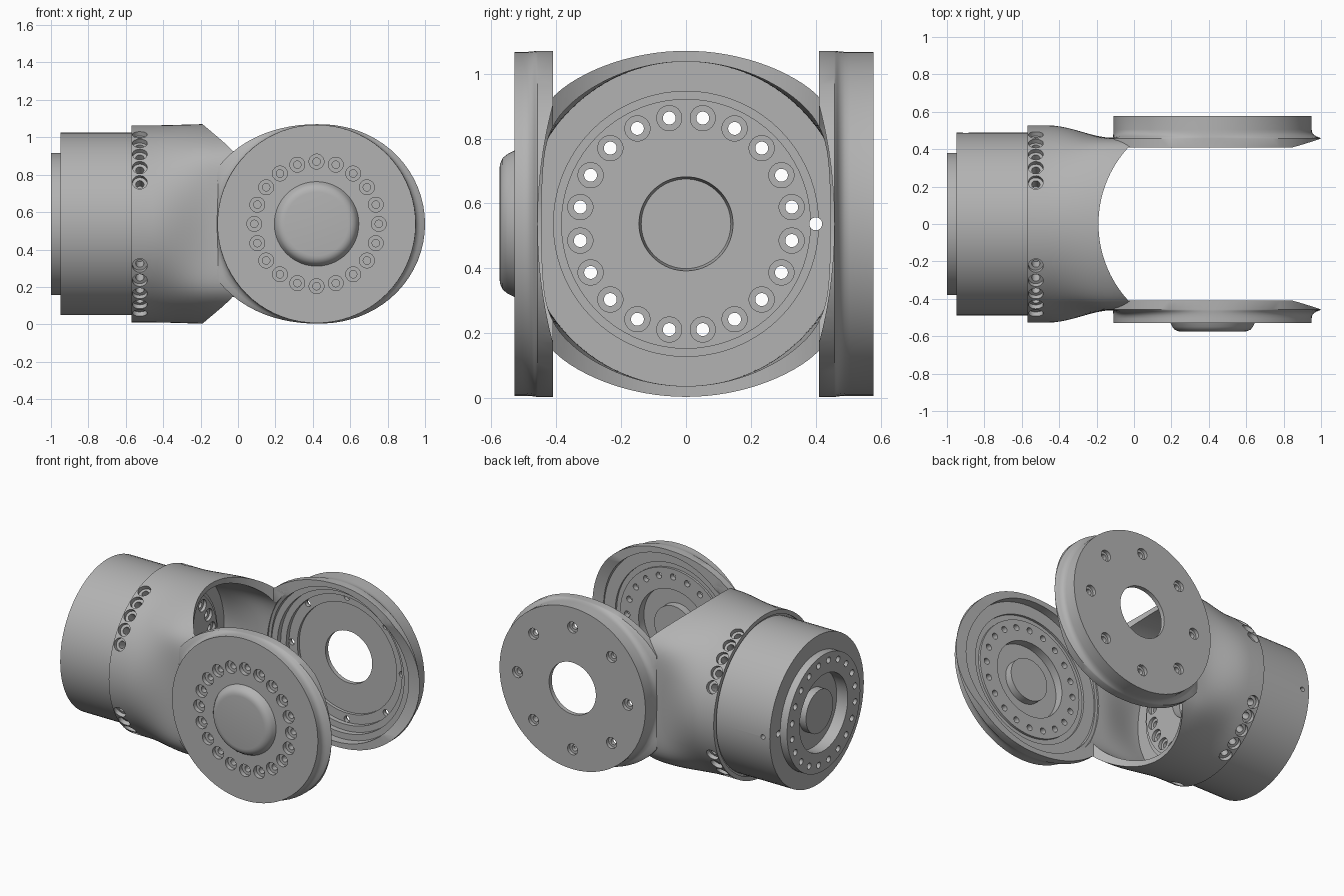
import bpy, bmesh, math
from math import sin, cos, pi, radians
from mathutils import Vector

if "Cube" in bpy.data.objects:
    bpy.data.objects.remove(bpy.data.objects["Cube"])

SEG = 72
CZ = 0.537     # height of both axes
CX = 0.42      # x of the fork axis

grey = bpy.data.materials.new("machined grey")
grey.use_nodes = True
grey.diffuse_color = (0.45, 0.45, 0.45, 1)
grey.node_tree.nodes["Principled BSDF"].inputs["Base Color"].default_value = (0.45, 0.45, 0.45, 1)


def make(name, bm):
    bmesh.ops.recalc_face_normals(bm, faces=bm.faces[:])
    me = bpy.data.meshes.new(name)
    bm.to_mesh(me)
    bm.free()
    me.materials.append(grey)
    ob = bpy.data.objects.new(name, me)
    bpy.context.collection.objects.link(ob)
    return ob


def bridge(bm, rows, closed):
    """Skin rings of vertices; a one-vertex ring becomes a fan."""
    pairs = list(zip(rows, rows[1:])) + ([(rows[-1], rows[0])] if closed else [])
    for a, b in pairs:
        n = max(len(a), len(b))
        for i in range(n):
            j = (i + 1) % n
            if len(a) == 1:
                bm.faces.new((a[0], b[i], b[j]))
            elif len(b) == 1:
                bm.faces.new((a[i], a[j], b[0]))
            else:
                bm.faces.new((a[i], a[j], b[j], b[i]))


def lathe(bm, profile, place, seg=SEG, closed=False):
    """Spin (radius, offset[, flare]) points; place maps them into space."""
    rows = []
    for r, t, *flare in profile:
        ring = []
        for k in range(1 if r == 0 else seg):
            th = 2 * pi * k / seg
            rr = r + (flare[0] * lip(th) if flare else 0)
            ring.append(bm.verts.new(place(rr, th, t)))
        rows.append(ring)
    bridge(bm, rows, closed)


def lip(th):
    """Extra rim radius toward the free end and toward the neck."""
    c = cos(th)
    if c > 0:
        return 0.047 * c ** 1.5
    return min(0.1 * c * c, max(0, 0.53 / max(-c, 0.01) - 0.533))


def along_x(r, th, t):
    return Vector((t, r * cos(th), CZ + r * sin(th)))


def along_y(side):
    return lambda r, th, t: Vector((CX + r * cos(th), side * t, CZ + r * sin(th)))


def drill(bm, start, direction, steps):
    """Stepped hole cutter; steps are (radius, depth) pairs."""
    d = Vector(direction).normalized()
    u = d.orthogonal().normalized()
    v = d.cross(u)
    s = Vector(start)
    prof = [(0, steps[0][1])] + steps + [(0, steps[-1][1])]
    lathe(bm, prof, lambda r, th, t: s + d * t + (u * cos(th) + v * sin(th)) * r, 20)


def cut(ob, bm):
    cutter = make("cutter", bm)
    cutter.hide_render = True
    mod = ob.modifiers.new("cut", 'BOOLEAN')
    mod.operation, mod.solver, mod.object = 'DIFFERENCE', 'EXACT', cutter
    dg = bpy.context.evaluated_depsgraph_get()
    me = bpy.data.meshes.new_from_object(ob.evaluated_get(dg))
    ob.modifiers.clear()
    ob.data = me
    bpy.data.objects.remove(cutter)


def radial_holes():
    """Four groups of five counterbored screws around the sleeve."""
    bm = bmesh.new()
    for q in range(4):
        for a in range(25, 66, 10):
            th = radians(a + 90 * q)
            d = Vector((0, cos(th), sin(th)))
            drill(bm, Vector((-0.525, 0, CZ)) + d * 0.6, -d,
                  [(0.04, 0), (0.04, 0.1), (0.022, 0.1), (0.022, 0.17)])
    return bm


# Motor housing with end ring and inner flange
bm = bmesh.new()
lathe(bm, [(0, -0.97), (0.14, -0.97), (0.14, -0.92), (0.25, -0.92), (0.25, -1), (0.38, -1),
           (0.38, -0.95), (0.488, -0.95), (0.488, -0.56), (0.507, -0.56), (0.507, -0.45),
           (0.41, -0.45), (0.41, -0.435), (0.385, -0.435), (0.385, -0.42), (0.145, -0.42),
           (0.138, -0.47), (0, -0.47)], along_x)
housing = make("motor_housing", bm)

bm = bmesh.new()
for k in range(20):
    th = radians(9 + 18 * k)
    drill(bm, along_x(0.33, th, -0.4), (-1, 0, 0),
          [(0.039, 0), (0.039, 0.04), (0.02, 0.04), (0.02, 0.7)])
drill(bm, along_x(0.4, 0, -0.4), (-1, 0, 0), [(0.02, 0), (0.02, 0.7)])
drill(bm, (-0.9, 0.6, CZ), (0, -1, 0), [(0.015, 0), (0.015, 0.15)])
cut(housing, bm)
cut(housing, radial_holes())

# Sleeve that morphs from a round tube into the two cheeks of the fork
def section(bm, x, inner):
    s = min(max((x + 0.46) / 0.34, 0), 1)
    s = s * s * (3 - 2 * s)
    # tube radius, widened ellipse and the flat that limits its width
    r, wide, flat = (0.5, 0.53, 0.45) if inner else (0.527 + 0.007 * s, 0.615, 0.463)
    ring = []
    for k in range(120):
        c, w = cos(2 * pi * k / 120), sin(2 * pi * k / 120)
        y = wide * c / (1 + abs(wide * c / flat) ** 12) ** (1 / 12)
        ring.append(bm.verts.new((x, (1 - s) * r * c + s * y, CZ + r * w)))
    return ring


xs = [-0.57, -0.46] + [-0.46 + 0.034 * i for i in range(1, 11)] + [-0.03, 0.1]
bm = bmesh.new()
bridge(bm, [section(bm, x, False) for x in xs] + [section(bm, x, True) for x in reversed(xs)], True)
sleeve = make("sleeve_and_neck", bm)

# Curved mouth between the cheeks
bm = bmesh.new()
half = math.asin(0.41 / 0.605)
outline = [(0.415 - 0.605 * cos(half * i / 16), 0.605 * sin(half * i / 16)) for i in range(-16, 17)]
outline += [(1, 0.41), (1, -0.41)]
low = [bm.verts.new((x, y, -1)) for x, y in outline]
high = [bm.verts.new((x, y, 2)) for x, y in outline]
bridge(bm, [low, high], False)
bm.faces.new(low)
bm.faces.new(high)
cut(sleeve, bm)

# Room for the round caps
bm = bmesh.new()
lathe(bm, [(0, -1), (0.52, -1), (0.52, 1), (0, 1)], along_y(1))
cut(sleeve, bm)
cut(sleeve, radial_holes())

# Flared rim shared by both caps
rim = [(0.5, 0.465), (0.5, 0.41), (0.533, 0.41, 1), (0.533, 0.457, 1), (0.533, 0.462, 0.85),
       (0.532, 0.468, 0.5), (0.531, 0.478, 0.2), (0.53, 0.49, 0.05), (0.53, 0.505)]


def scoop(ob):
    """Wide oval bore along x that dips the rims at both ends."""
    bm = bmesh.new()
    lathe(bm, [(0, -1), (1, -1), (1, 2), (0, 2)],
          lambda r, th, t: Vector((t, 0.457 * r * cos(th), CZ + 0.83 * r * sin(th))), 144)
    cut(ob, bm)


# Front cap with domed centre, inner boss and ring of screws
bm = bmesh.new()
lathe(bm, [(0, 0.47), (0.14, 0.47), (0.14, 0.52), (0.25, 0.52), (0.25, 0.465), (0.385, 0.465),
           (0.385, 0.48), (0.42, 0.48), (0.42, 0.465)] + rim +
          [(0.53, 0.528), (0.226, 0.528), (0.215, 0.55), (0.203, 0.565),
           (0.185, 0.573), (0.17, 0.575), (0, 0.575)], along_y(-1))
front = make("front_cap", bm)
scoop(front)
bm = bmesh.new()
for k in range(20):
    drill(bm, along_y(-1)(0.333, radians(18 * k), 0.6), (0, 1, 0),
          [(0.04, 0), (0.04, 0.1), (0.02, 0.1), (0.02, 0.2)])
cut(front, bm)

# Back cap, a stepped cup with a centre bore and eight screws
bm = bmesh.new()
lathe(bm, [(0.17, 0.55), (0.36, 0.55), (0.36, 0.53), (0.42, 0.53), (0.42, 0.5), (0.46, 0.5),
           (0.46, 0.465)] + rim + [(0.53, 0.578), (0.17, 0.578)], along_y(1), closed=True)
back = make("back_cap", bm)
scoop(back)
bm = bmesh.new()
for k in range(8):
    drill(bm, along_y(1)(0.4, radians(45 * k), 0.6), (0, -1, 0),
          [(0.036, 0), (0.036, 0.045), (0.02, 0.045), (0.02, 0.2)])
cut(back, bm)

# Smooth round walls, keep machined edges crisp
bpy.ops.object.select_all(action='DESELECT')
for ob in (housing, sleeve, front, back):
    ob.select_set(True)
    bpy.context.view_layer.objects.active = ob
bpy.ops.object.shade_smooth_by_angle(angle=radians(30))
